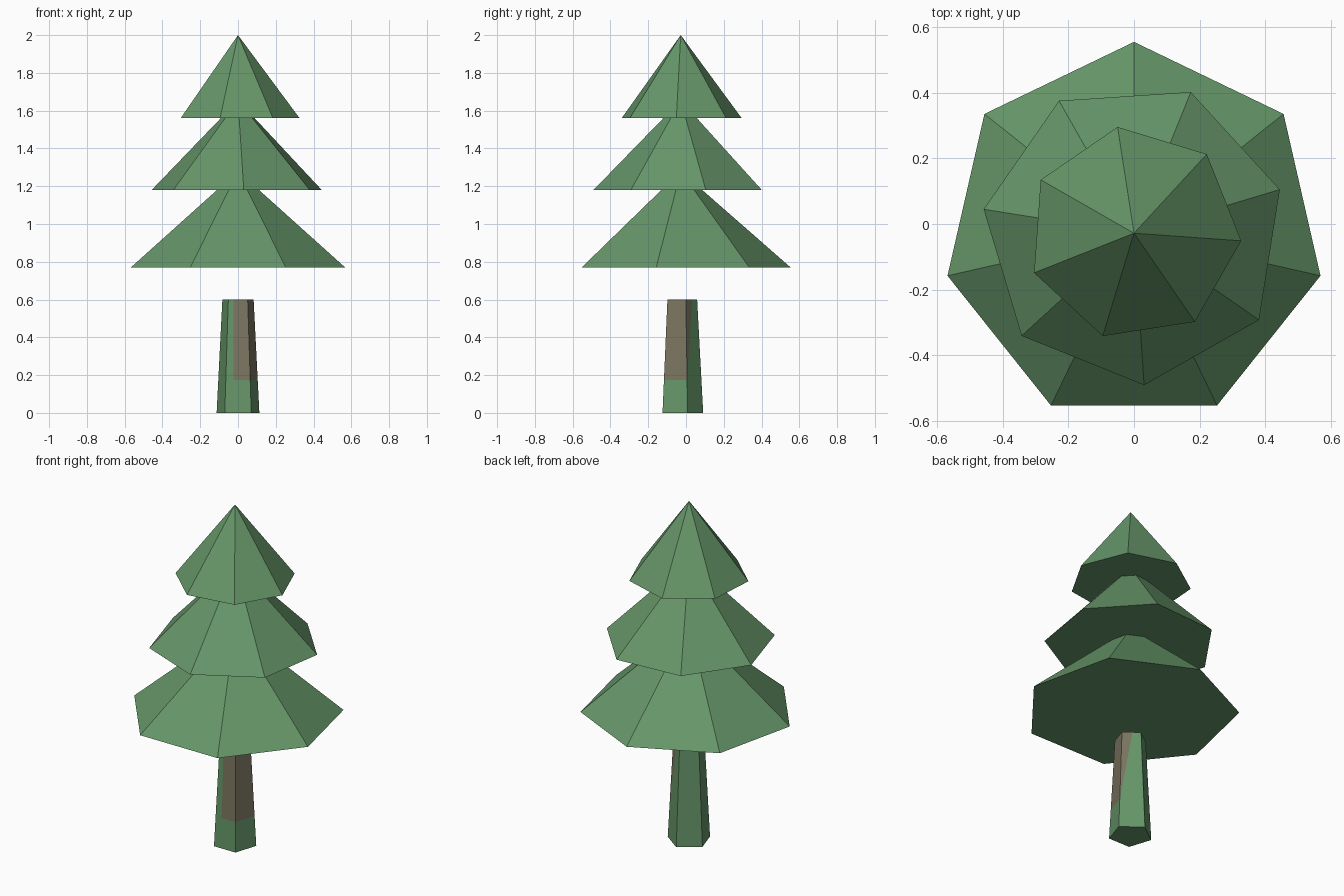
import bpy, bmesh, math
from mathutils import Vector

if "Cube" in bpy.data.objects:
    bpy.data.objects.remove(bpy.data.objects["Cube"])

AXIS_Y = -0.028  # the tree's axis sits slightly forward of the origin


def material(name, rgb):
    m = bpy.data.materials.new(name)
    m.diffuse_color = (*rgb, 1)
    m.use_nodes = True
    m.node_tree.nodes["Principled BSDF"].inputs["Base Color"].default_value = m.diffuse_color
    return m


GREEN = material("leaf green", (0.133, 0.305, 0.141))
BROWN = material("bark brown", (0.200, 0.178, 0.117))


def ring(bm, sides, radius, z, start):
    """Regular polygon of vertices; start is the first corner's angle in degrees."""
    out = []
    for i in range(sides):
        a = math.radians(start) + math.tau * i / sides
        out.append(bm.verts.new((radius * math.cos(a), AXIS_Y + radius * math.sin(a), z)))
    return out


def finish(bm, name, mats):
    bmesh.ops.recalc_face_normals(bm, faces=bm.faces)
    me = bpy.data.meshes.new(name)
    bm.to_mesh(me)
    bm.free()
    for m in mats:
        me.materials.append(m)
    ob = bpy.data.objects.new(name, me)
    bpy.context.collection.objects.link(ob)
    return ob


# Foliage tiers: seven-sided closed cones, each twisted differently
def tier(name, radius, z0, z1, start):
    bm = bmesh.new()
    base = ring(bm, 7, radius, z0, start)
    tip = bm.verts.new((0, AXIS_Y, z1))
    bm.faces.new(base[::-1])
    for i in range(7):
        bm.faces.new((base[i], base[(i + 1) % 7], tip))
    finish(bm, name, [GREEN])


tier("lower_foliage", 0.582, 0.77, 1.28, 90)
tier("middle_foliage", 0.463, 1.18, 1.655, -86.2)
tier("upper_foliage", 0.327, 1.56, 2.0, 98.8)

# Trunk: tapered five-sided prism
bm = bmesh.new()
low = ring(bm, 5, 0.119, 0, 90)
top = ring(bm, 5, 0.087, 0.6, 90)
bm.faces.new(low[::-1])
bm.faces.new(top)
for i in range(5):
    j = (i + 1) % 5
    bm.faces.new((low[i], low[j], top[j], top[i]))
bmesh.ops.recalc_face_normals(bm, faces=bm.faces)

FRONT, RIGHT, BACK_RIGHT = -90, -18, 54  # directions of the trunk's sides


def side(angle):
    d = Vector((math.cos(math.radians(angle)), math.sin(math.radians(angle)), 0))
    return [f for f in bm.faces if f.normal.dot(d) > 0.9]


def cut(angle, co, no):
    faces = side(angle)
    geom = set(faces)
    for f in faces:
        geom.update(f.edges)
        geom.update(f.verts)
    bmesh.ops.bisect_plane(bm, geom=list(geom), plane_co=co, plane_no=no)


# Bare bark patch: upper trunk on the right, running round onto its neighbours
PATCH_Z, PATCH_X = 0.175, -0.025
corner_low, corner_top, back_top = low[4].co.copy(), top[4].co.copy(), top[0].co.copy()
p1 = corner_low.lerp(corner_top, PATCH_Z / 0.6)
p2 = corner_top.lerp(back_top, 0.55)
slant = side(BACK_RIGHT)[0].normal.cross(p2 - p1)
if slant.dot(corner_top - p1) < 0:
    slant.negate()
cut(BACK_RIGHT, p1, slant)
cut(RIGHT, (0, 0, PATCH_Z), (0, 0, 1))
cut(FRONT, (0, 0, PATCH_Z), (0, 0, 1))
cut(FRONT, (PATCH_X, 0, 0), (1, 0, 0))
for angle in (FRONT, RIGHT, BACK_RIGHT):
    for f in side(angle):
        c = f.calc_center_median()
        if angle == BACK_RIGHT:
            bare = slant.dot(c - p1) > 0
        else:
            bare = c.z > PATCH_Z and (angle == RIGHT or c.x > PATCH_X)
        f.material_index = int(bare)
finish(bm, "trunk", [GREEN, BROWN])
